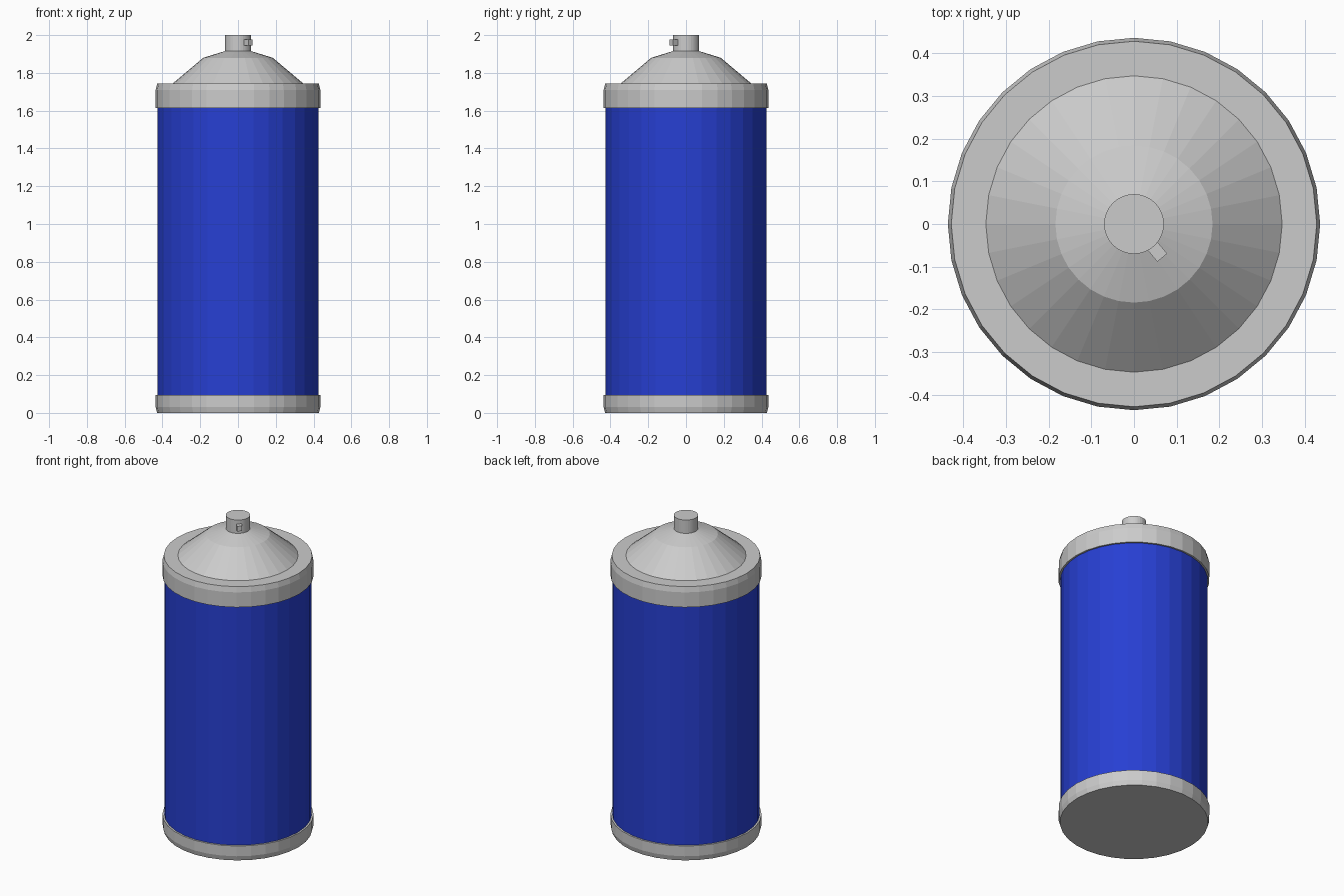
import bpy, bmesh, math
from mathutils import Matrix

if "Cube" in bpy.data.objects:
    bpy.data.objects.remove(bpy.data.objects["Cube"])

SIDES = 32


def revolve(name, profile, material=None):
    """Closed flat-shaded solid of revolution from (radius, z) points, capped at both ends."""
    bm = bmesh.new()
    rings = []
    for r, z in profile:
        rings.append([bm.verts.new((r * math.cos(2 * math.pi * i / SIDES),
                                    r * math.sin(2 * math.pi * i / SIDES), z))
                      for i in range(SIDES)])
    for a, b in zip(rings, rings[1:]):
        for i in range(SIDES):
            j = (i + 1) % SIDES
            bm.faces.new((a[i], a[j], b[j], b[i]))
    bm.faces.new(rings[0][::-1])
    bm.faces.new(rings[-1])
    return finish(name, bm, material)


def finish(name, bm, material=None):
    mesh = bpy.data.meshes.new(name)
    bm.to_mesh(mesh)
    bm.free()
    obj = bpy.data.objects.new(name, mesh)
    bpy.context.collection.objects.link(obj)
    if material:
        mesh.materials.append(material)
    return obj


blue = bpy.data.materials.new("blue_paint")
blue.diffuse_color = (0.02, 0.05, 0.65, 1)
blue.use_nodes = True
blue.node_tree.nodes["Principled BSDF"].inputs["Base Color"].default_value = blue.diffuse_color

# Painted can body between the two rims
revolve("can_body", [(0.425, 0.09), (0.425, 1.62)], blue)

# Rims with a slight chamfer on their outer ends
revolve("bottom_rim", [(0.428, 0), (0.436, 0.03), (0.436, 0.095)])
revolve("top_rim", [(0.436, 1.615), (0.436, 1.71), (0.428, 1.743)])

# Conical shoulder and spray cap
revolve("shoulder", [(0.347, 1.74), (0.347, 1.743), (0.184, 1.88), (0.07, 1.915)])
revolve("spray_cap", [(0.07, 1.91), (0.07, 2.0)])

# Small nozzle block on the side of the cap
bm = bmesh.new()
bmesh.ops.create_cube(bm, size=1, matrix=Matrix.Rotation(math.radians(-50), 4, 'Z')
                      @ Matrix.Translation((0.083, 0, 1.96))
                      @ Matrix.Diagonal((0.04, 0.03, 0.032, 1)))
finish("nozzle", bm)
